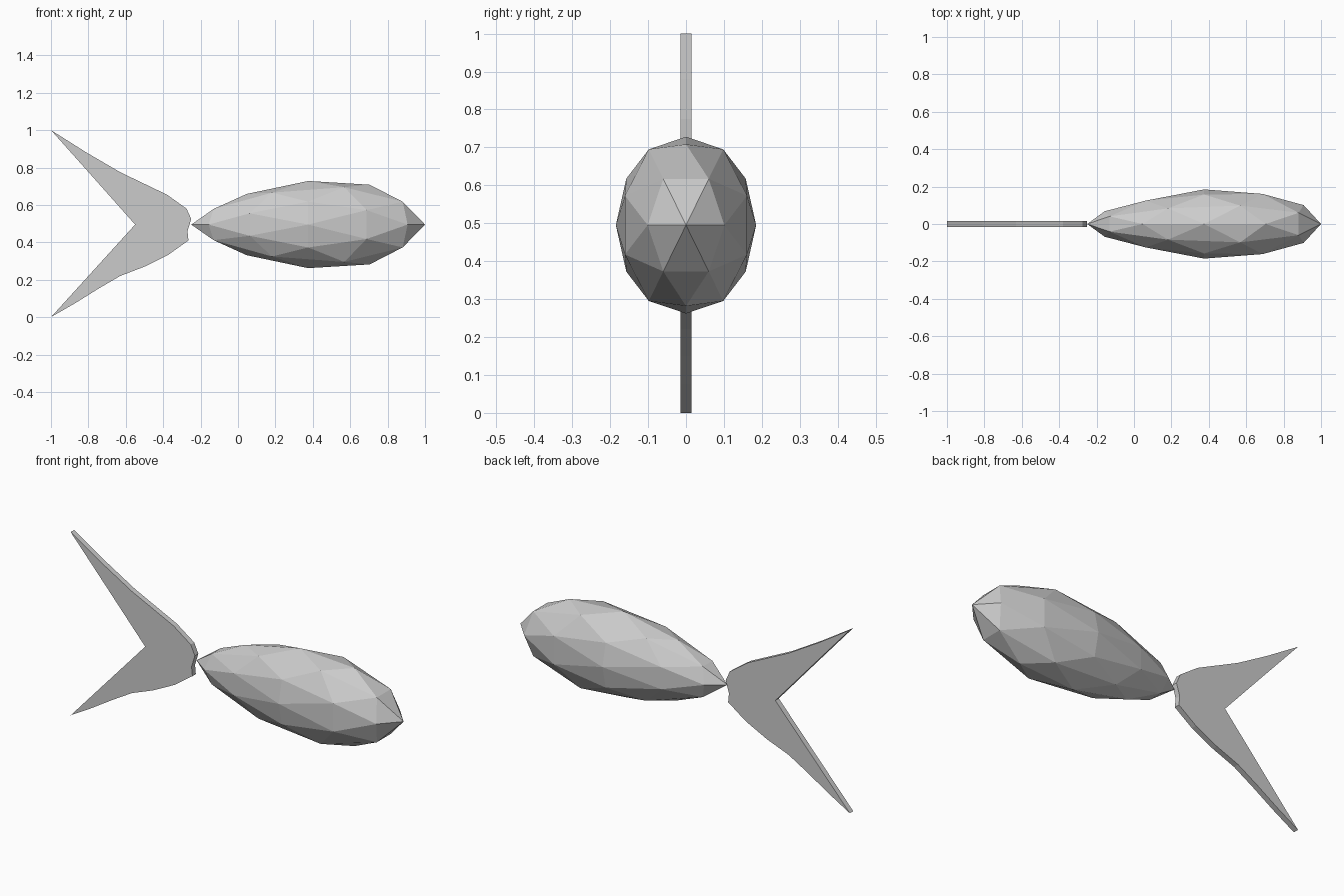
import bpy, bmesh
from itertools import product

if "Cube" in bpy.data.objects:
    bpy.data.objects.remove(bpy.data.objects["Cube"])


def make_object(name, bm):
    bmesh.ops.recalc_face_normals(bm, faces=bm.faces)
    mesh = bpy.data.meshes.new(name)
    bm.to_mesh(mesh)
    bm.free()
    obj = bpy.data.objects.new(name, mesh)
    bpy.context.collection.objects.link(obj)
    return obj


# Body: 80-face icosphere with its two-fold axis along x, stretched and tapered to the tail
seeds = [(1, 0, 0), (0.851, 0.526, 0), (0.809, 0.309, 0.5)]
points = set()
for seed in seeds:
    for k in range(3):
        base = seed[k:] + seed[:k]
        for signs in product((1, -1), repeat=3):
            points.add(tuple(c * s + 0.0 for c, s in zip(base, signs)))
bm = bmesh.new()
for p in sorted(points):
    bm.verts.new(p)
bmesh.ops.convex_hull(bm, input=bm.verts[:])
for v in bm.verts:
    u = v.co.x
    s = 1 + 0.26 * u - 0.18 * u * u - 0.083 * u ** 3
    v.co = (0.375 + 0.625 * u, 0.185 * s * v.co.y, 0.495 + 0.233 * s * v.co.z)
make_object("fish_body", bm)

# Tail fin: flat forked outline with a small thickness
outline = [(-1, 1), (-0.81, 0.88), (-0.63, 0.775), (-0.38, 0.655), (-0.275, 0.58),
           (-0.25, 0.525), (-0.27, 0.46), (-0.265, 0.41), (-0.37, 0.335),
           (-0.5, 0.27), (-0.63, 0.22), (-0.75, 0.15), (-0.87, 0.075), (-1, 0),
           (-0.55, 0.495), (-0.79, 0.765)]
bm = bmesh.new()
face = bm.faces.new([bm.verts.new((x, -0.015, z)) for x, z in outline])
side = bmesh.ops.extrude_face_region(bm, geom=[face], use_keep_orig=True)
moved = [g for g in side["geom"] if isinstance(g, bmesh.types.BMVert)]
bmesh.ops.translate(bm, verts=moved, vec=(0, 0.03, 0))
make_object("tail_fin", bm)
